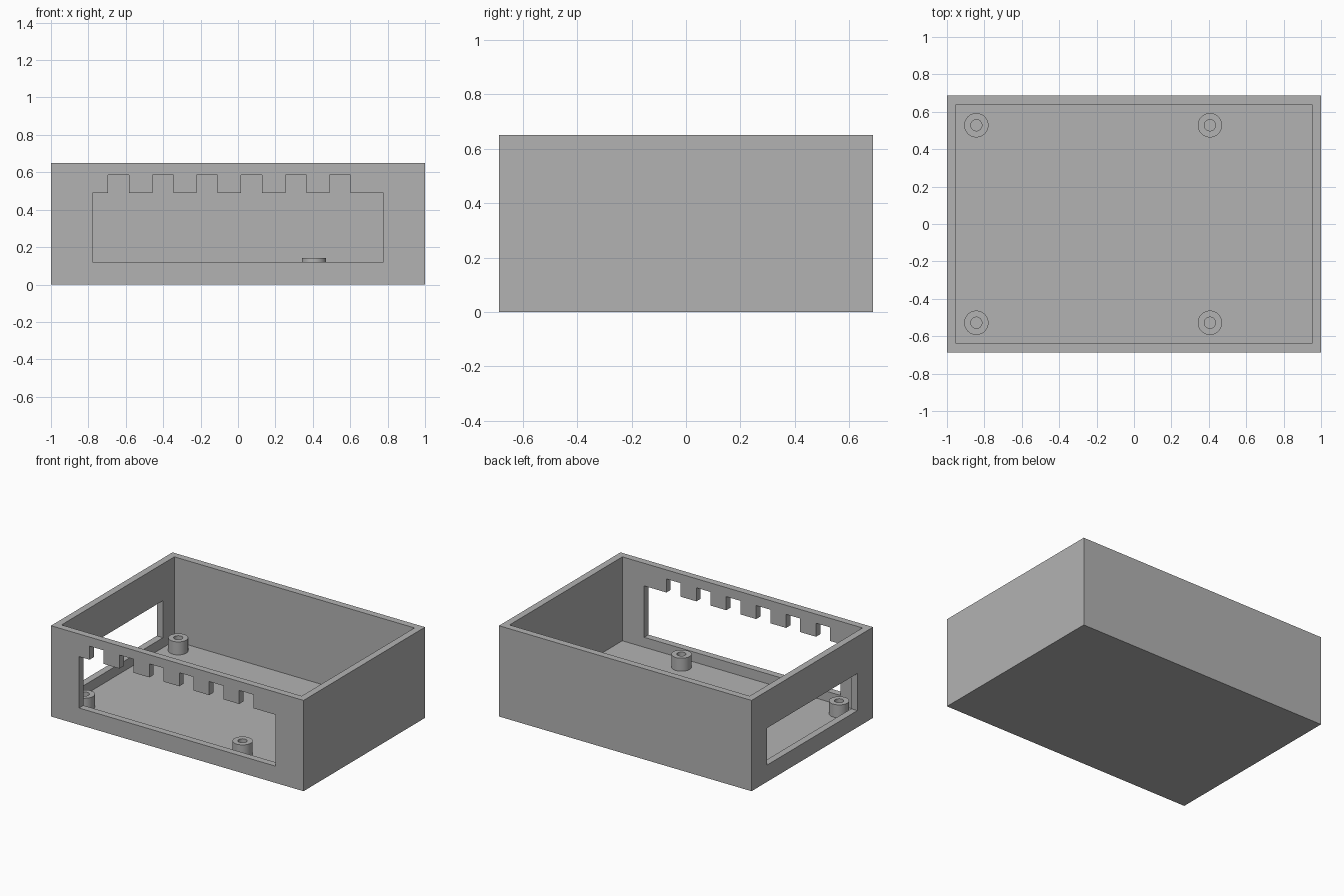
import bpy
import bmesh
from math import radians, tau
from mathutils import Matrix, Vector

if "Cube" in bpy.data.objects:
    bpy.data.objects.remove(bpy.data.objects["Cube"])

HALF_X, HALF_Y, HEIGHT = 1.0, 0.687, 0.65
WALL = 0.049

grey = bpy.data.materials.new("plain grey")
grey.use_nodes = True
grey.diffuse_color = (0.45, 0.45, 0.45, 1)
grey.node_tree.nodes["Principled BSDF"].inputs["Base Color"].default_value = grey.diffuse_color


def make_object(name, bm):
    bmesh.ops.recalc_face_normals(bm, faces=bm.faces)
    mesh = bpy.data.meshes.new(name)
    bm.to_mesh(mesh)
    bm.free()
    mesh.materials.append(grey)
    obj = bpy.data.objects.new(name, mesh)
    bpy.context.collection.objects.link(obj)
    return obj


def box(name, low, high):
    low, high = Vector(low), Vector(high)
    bm = bmesh.new()
    place = Matrix.Translation((low + high) / 2) @ Matrix.Diagonal((*(high - low), 1))
    bmesh.ops.create_cube(bm, size=1, matrix=place)
    return make_object(name, bm)


def prism(name, points, depth):
    bm = bmesh.new()
    face = bm.faces.new([bm.verts.new(p) for p in points])
    moved = bmesh.ops.extrude_face_region(bm, geom=[face])["geom"]
    verts = [g for g in moved if isinstance(g, bmesh.types.BMVert)]
    bmesh.ops.translate(bm, verts=verts, vec=depth)
    return make_object(name, bm)


def cut(target, cutter):
    mod = target.modifiers.new("cut", "BOOLEAN")
    mod.operation = "DIFFERENCE"
    mod.solver = "EXACT"
    mod.object = cutter
    bpy.context.view_layer.objects.active = target
    bpy.ops.object.modifier_apply(modifier=mod.name)
    bpy.data.objects.remove(cutter)


# Open tray
tray = box("open_case", (-HALF_X, -HALF_Y, 0), (HALF_X, HALF_Y, HEIGHT))
cut(tray, box("cavity_cutter", (WALL - HALF_X, WALL - HALF_Y, WALL),
              (HALF_X - WALL, HALF_Y - WALL, HEIGHT + 0.2)))

# Front window with six notches along its upper edge
sill, head, notch_top = 0.12, 0.488, 0.585
front_y = -HALF_Y - 0.02
outline = [(0.778, sill), (-0.778, sill), (-0.778, head)]
for i in range(6):
    x = -0.695 + i * 0.237
    outline += [(x, head), (x, notch_top), (x + 0.112, notch_top), (x + 0.112, head)]
outline.append((0.778, head))
cut(tray, prism("front_window_cutter", [(x, front_y, z) for x, z in outline], (0, WALL + 0.04, 0)))

# Plain window in the right-hand wall
cut(tray, box("side_window_cutter", (-HALF_X - 0.02, -0.51, sill),
              (-HALF_X + WALL + 0.02, 0.51, 0.385)))

# Hollow round posts on the floor
ring = [(0.03, WALL), (0.065, WALL), (0.065, 0.142), (0.03, 0.142)]
for side, x in (("right", -0.843), ("left", 0.406)):
    for end, y in (("front", -0.528), ("back", 0.528)):
        bm = bmesh.new()
        verts = [bm.verts.new((r, 0, z)) for r, z in ring]
        edges = [bm.edges.new((verts[i], verts[(i + 1) % 4])) for i in range(4)]
        bmesh.ops.spin(bm, geom=verts + edges, cent=(0, 0, 0), axis=(0, 0, 1),
                       angle=tau, steps=48)
        bmesh.ops.remove_doubles(bm, verts=bm.verts, dist=0.0005)
        post = make_object(f"{end}_{side}_post", bm)
        post.location = (x, y, 0)
        bpy.ops.object.select_all(action="DESELECT")
        post.select_set(True)
        bpy.context.view_layer.objects.active = post
        bpy.ops.object.shade_smooth_by_angle(angle=radians(30))
